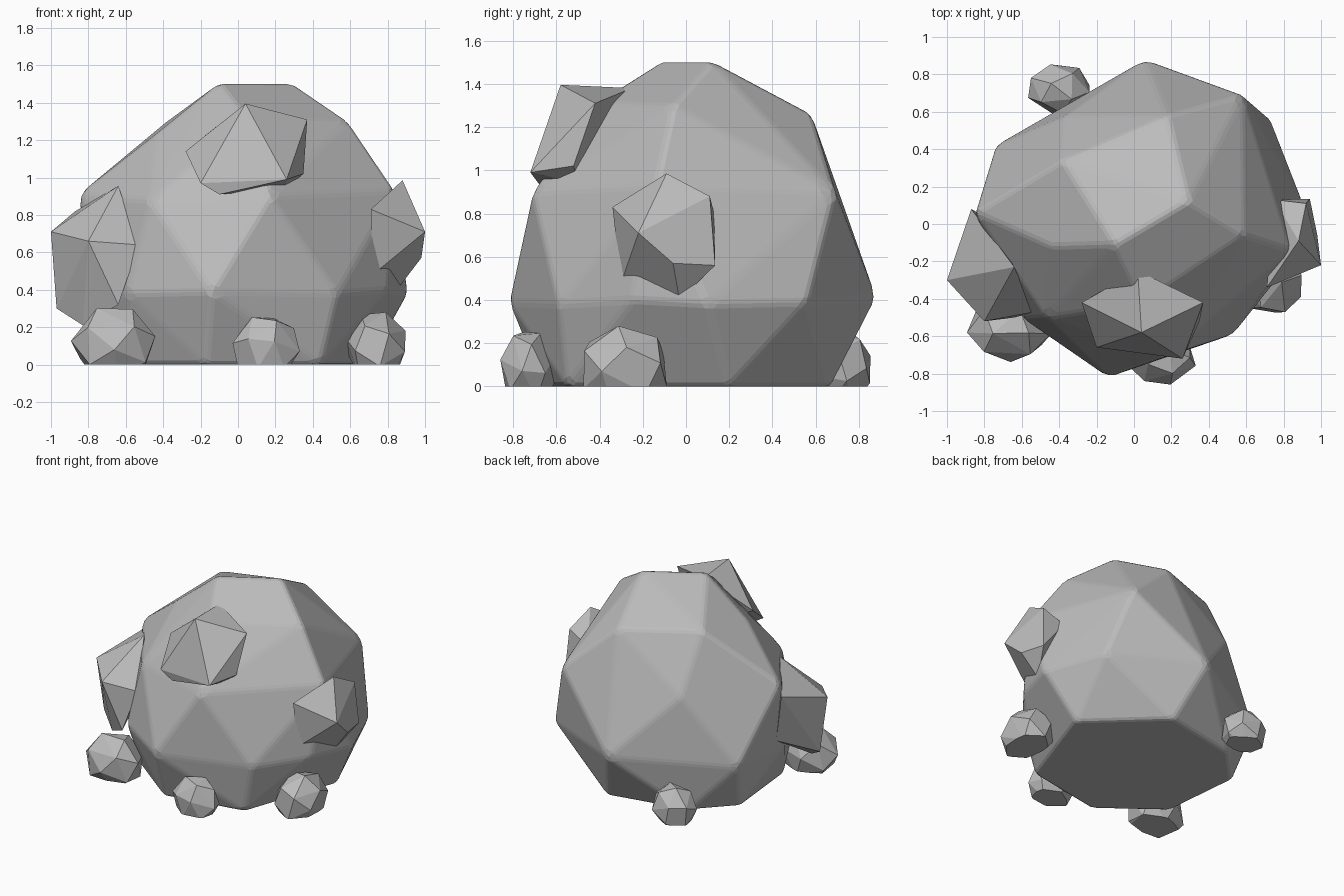
import bpy, bmesh, math
from mathutils import Vector, Matrix

if "Cube" in bpy.data.objects:
    bpy.data.objects.remove(bpy.data.objects["Cube"])

stone = bpy.data.materials.new("grey stone")
stone.diffuse_color = (0.5, 0.5, 0.5, 1)
stone.use_nodes = True
stone.node_tree.nodes["Principled BSDF"].inputs["Base Color"].default_value = stone.diffuse_color


def hull_object(name, points, bevel=0.0, floor=False):
    """Faceted stone: convex hull of a few corner points."""
    bm = bmesh.new()
    for p in points:
        bm.verts.new(p)
    out = bmesh.ops.convex_hull(bm, input=bm.verts[:])
    loose = [v for v in bm.verts if not v.link_faces]
    bmesh.ops.delete(bm, geom=loose, context='VERTS')
    if floor:
        cut = bmesh.ops.bisect_plane(bm, geom=bm.verts[:] + bm.edges[:] + bm.faces[:],
                                     plane_co=(0, 0, 0), plane_no=(0, 0, -1), clear_outer=True)
        rim = [e for e in cut['geom_cut'] if isinstance(e, bmesh.types.BMEdge)]
        bmesh.ops.edgeloop_fill(bm, edges=rim)
    bmesh.ops.dissolve_limit(bm, angle_limit=math.radians(4), verts=bm.verts[:], edges=bm.edges[:])
    bmesh.ops.recalc_face_normals(bm, faces=bm.faces[:])
    if bevel:
        bmesh.ops.bevel(bm, geom=bm.edges[:], offset=bevel, segments=2, profile=0.5,
                        affect='EDGES', clamp_overlap=True)
    me = bpy.data.meshes.new(name)
    bm.to_mesh(me)
    bm.free()
    me.materials.append(stone)
    ob = bpy.data.objects.new(name, me)
    bpy.context.collection.objects.link(ob)
    return ob


# main boulder, corner rings from crown to base
crown = [(.29, .12, 1.505), (-.10, -.11, 1.505), (-.38, .34, 1.30), (.18, .58, 1.26),
         (.59, -.06, 1.30), (-.44, -.12, 1.23), (.05, -.42, 1.31)]
shoulder = [(.58, .69, .90), (.84, -.14, .93), (.17, -.71, .90), (-.47, -.50, .88),
            (-.85, .06, .91), (-.36, .58, .87)]
belly = [(.06, .88, .41), (.73, .56, .39), (.91, .10, .38), (.53, -.59, .38), (-.14, -.82, .39),
         (-.59, -.51, .38), (-.80, -.05, .36), (-.74, .42, .37), (.80, -.25, .40)]
base = [(.70, .20, 0), (.20, .67, 0), (-.40, .55, 0), (-.66, .28, 0),
        (-.60, -.33, 0), (-.17, -.66, 0), (.44, -.55, 0)]
hull_object("main_boulder", crown + shoulder + belly + base, bevel=.022)

# chunks stuck to the boulder
hull_object("front_chunk", [(.04, -.58, 1.395), (.37, -.42, 1.31), (-.28, -.42, 1.14), (.26, -.72, .99),
                            (-.10, -.66, .91), (.02, -.25, 1.38), (.35, -.52, 1.02), (-.20, -.66, .97),
                            (.25, -.50, .94), (0, -.4, 1)])
hull_object("left_chunk", [(-1, -.30, .71), (-.87, .08, .82), (-.64, -.23, .955), (-.80, -.52, .66),
                           (-.53, -.47, .64), (-.97, -.25, .30), (-.83, -.35, .21), (-.64, -.50, .32),
                           (-.80, .04, .45)])
hull_object("right_chunk", [(.88, -.09, .985), (.92, .11, .88), (1, -.22, .71), (.98, -.06, .57),
                            (.94, .135, .56), (.85, -.03, .40), (.72, -.30, .48), (.71, -.34, .83),
                            (.75, .13, .80)])


# pebbles around the foot, cut flat at the ground
def pebble(name, centre, size, turn, n=18):
    rot = Matrix.Rotation(turn, 3, 'Z') @ Matrix.Rotation(turn * .7, 3, 'X')
    pts = []
    for i in range(n):
        z = 1 - 2 * (i + .5) / n
        r, a = math.sqrt(1 - z * z), i * 2.39996
        d = rot @ Vector((r * math.cos(a), r * math.sin(a), z))
        pts.append([c + s * k for c, s, k in zip(centre, size, d)])
    hull_object(name, pts, floor=True)


pebble("front_left_pebble", (-.665, -.56, .11), (.23, .18, .21), .5)
pebble("front_pebble", (.15, -.73, .09), (.185, .135, .18), 1.3)
pebble("right_pebble", (.74, -.285, .09), (.175, .22, .20), 2.1)
pebble("back_pebble", (-.40, .72, .09), (.175, .145, .18), 2.9)
